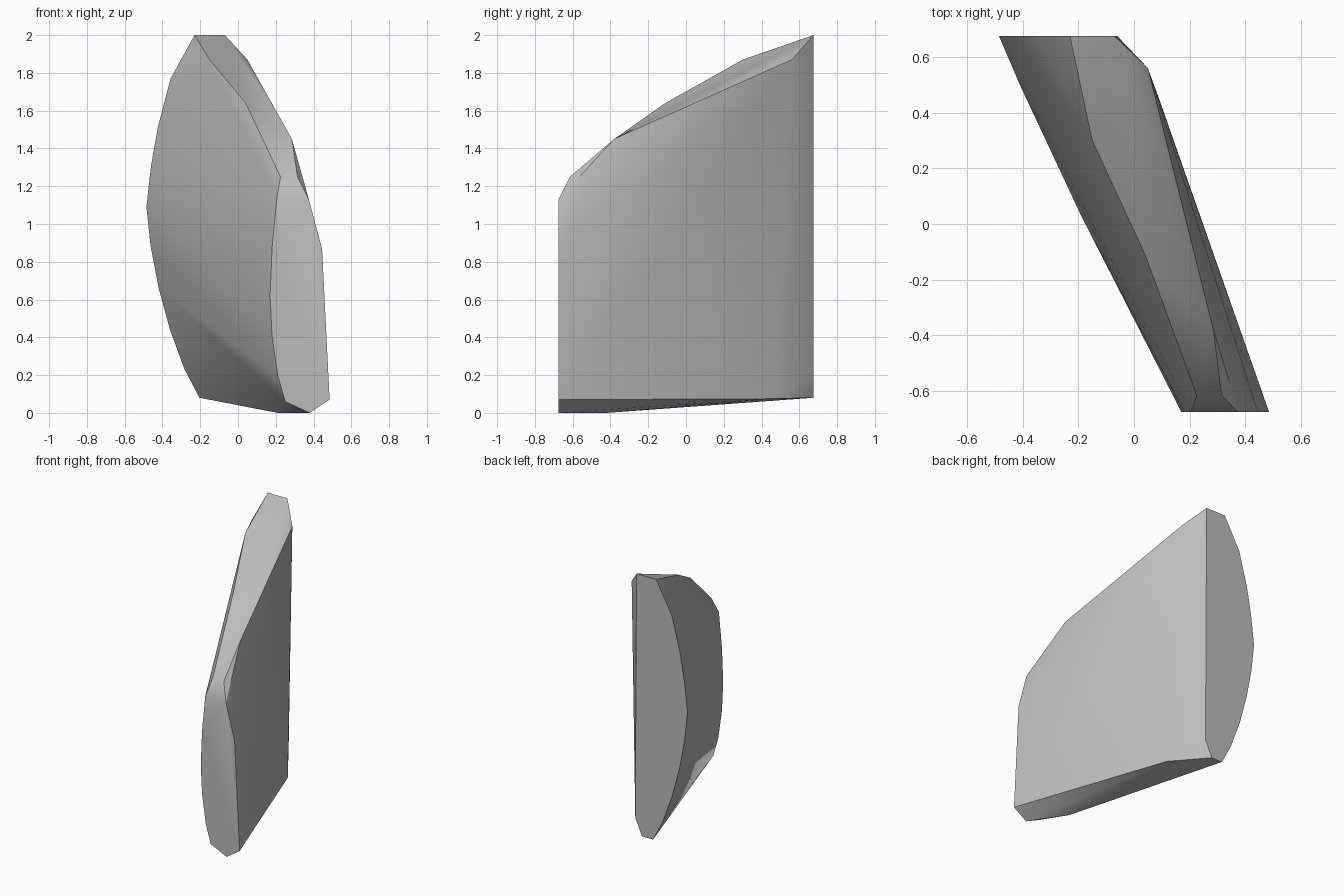
import bpy
import bmesh
import math

cube = bpy.data.objects.get("Cube")
if cube:
    bpy.data.objects.remove(cube, do_unlink=True)

HALF = 0.675  # half the depth

# Flat end profiles (x, z)
front_end = [(0.375, 1.13), (0.445, 0.87), (0.485, 0.07), (0.38, 0), (0.25, 0.06),
             (0.21, 0.2), (0.18, 0.41), (0.17, 0.62), (0.18, 0.87), (0.205, 1.13)]
back_end = [(-0.07, 2), (-0.23, 2), (-0.357, 1.77), (-0.425, 1.51), (-0.46, 1.31),
            (-0.485, 1.09), (-0.463, 0.885), (-0.42, 0.66), (-0.36, 0.44),
            (-0.283, 0.23), (-0.204, 0.08), (-0.115, 0.08), (-0.06, 0.2)]

# Chipped corners between the two ends (x, y, z)
top_ridges = [(-0.15, 0.3, 1.87), (0.04, -0.11, 1.64), (0.225, -0.615, 1.25),
              (0.05, 0.56, 1.87), (0.285, -0.38, 1.45), (0.315, -0.615, 1.25)]
base_corners = [(0.09, 0.45, 0.075), (0.265, -0.1, 0.068), (0.21, -0.42, 0)]
side_bulge = [(-0.41, 0.5, 1.05), (-0.19, 0.03, 0.8)]


def make_material(name, colour):
    mat = bpy.data.materials.new(name)
    mat.use_nodes = True
    mat.diffuse_color = colour
    mat.node_tree.nodes["Principled BSDF"].inputs["Base Color"].default_value = colour
    return mat


# Wrap the profiles and corners in one convex shard
bm = bmesh.new()
points = [(x, -HALF, z) for x, z in front_end]
points += [(x, HALF, z) for x, z in back_end]
points += top_ridges + base_corners + side_bulge
for p in points:
    bm.verts.new(p)
hull = bmesh.ops.convex_hull(bm, input=bm.verts[:])
loose = {g for g in hull["geom_interior"] + hull["geom_unused"]
         if isinstance(g, bmesh.types.BMVert)}
bmesh.ops.delete(bm, geom=list(loose), context="VERTS")

# Merge the triangles of each flat end
bmesh.ops.dissolve_limit(bm, angle_limit=math.radians(1),
                         verts=bm.verts[:], edges=bm.edges[:])
bmesh.ops.recalc_face_normals(bm, faces=bm.faces[:])
mesh = bpy.data.meshes.new("stone_shard")
bm.to_mesh(mesh)
bm.free()

shard = bpy.data.objects.new("stone_shard", mesh)
bpy.context.collection.objects.link(shard)
mesh.materials.append(make_material("stone_grey", (0.5, 0.5, 0.5, 1)))

# Soft facets with crisp rims
bpy.ops.object.select_all(action="DESELECT")
shard.select_set(True)
bpy.context.view_layer.objects.active = shard
bpy.ops.object.shade_smooth_by_angle(angle=math.radians(30))
